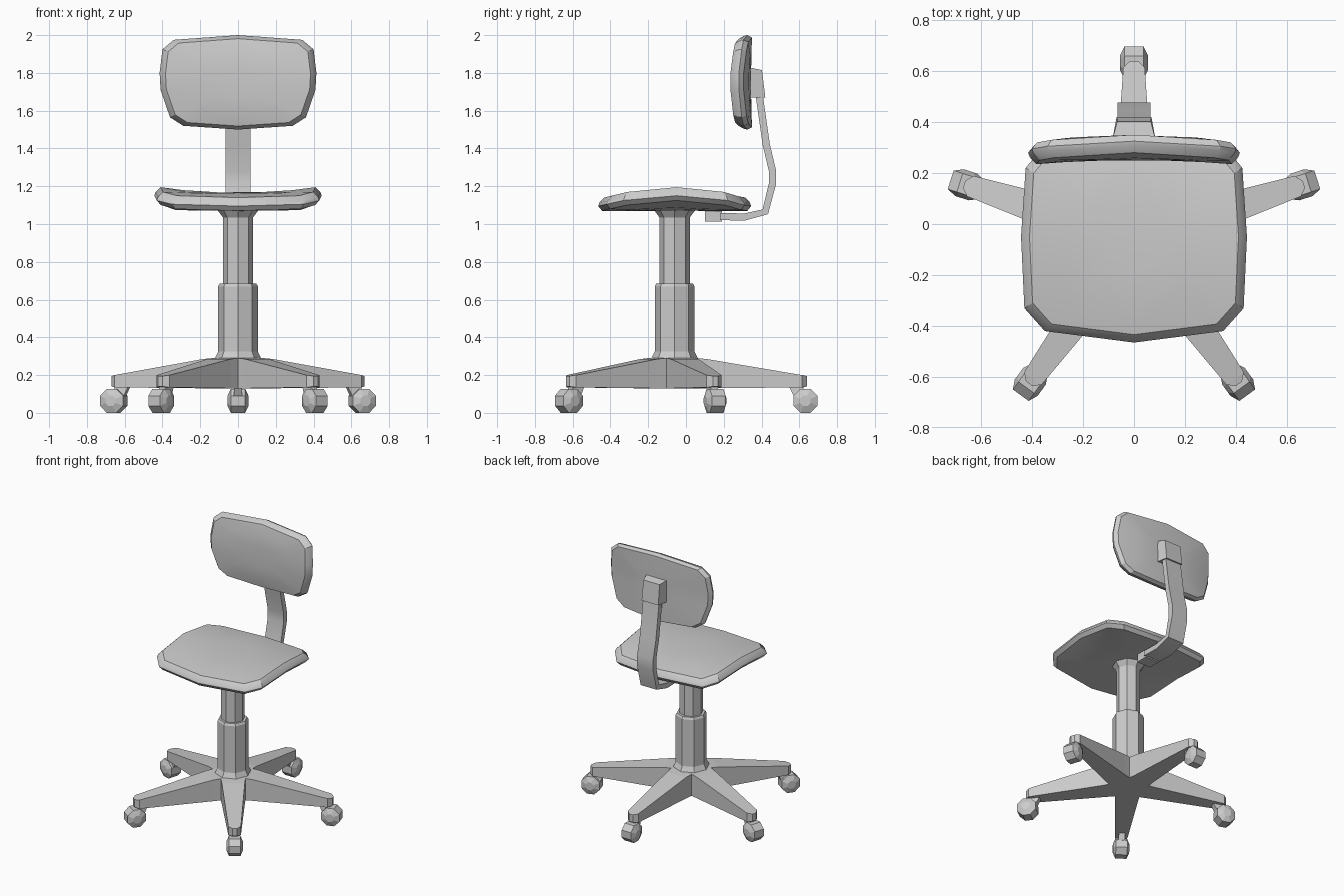
import bpy
import bmesh
import math
from mathutils import Matrix, Vector

cube = bpy.data.objects.get("Cube")
if cube:
    bpy.data.objects.remove(cube, do_unlink=True)

grey = bpy.data.materials.new("grey")
grey.use_nodes = True
COLOUR = (0.6, 0.6, 0.6, 1.0)
grey.diffuse_color = COLOUR
grey.node_tree.nodes["Principled BSDF"].inputs["Base Color"].default_value = COLOUR


def loft(name, rings, matrix=Matrix(), smooth=None):
    """Skin a list of equal-length point rings and cap both ends."""
    bm = bmesh.new()
    loops = [[bm.verts.new(matrix @ Vector(p)) for p in ring] for ring in rings]
    n = len(loops[0])
    for a, b in zip(loops, loops[1:]):
        for i in range(n):
            j = (i + 1) % n
            bm.faces.new((a[i], a[j], b[j], b[i]))
    bm.faces.new(loops[0][::-1])
    bm.faces.new(loops[-1])
    bmesh.ops.recalc_face_normals(bm, faces=bm.faces)
    mesh = bpy.data.meshes.new(name)
    bm.to_mesh(mesh)
    bm.free()
    mesh.materials.append(grey)
    obj = bpy.data.objects.new(name, mesh)
    bpy.context.collection.objects.link(obj)
    if smooth:
        bpy.ops.object.select_all(action="DESELECT")
        obj.select_set(True)
        bpy.context.view_layer.objects.active = obj
        bpy.ops.object.shade_smooth_by_angle(angle=math.radians(smooth))
    return obj


def circle(n, r, z, turn=0.0):
    return [(r * math.cos(turn + math.tau * i / n),
             r * math.sin(turn + math.tau * i / n), z) for i in range(n)]


def rect_z(x0, x1, y0, y1, z):
    return [(x0, y0, z), (x1, y0, z), (x1, y1, z), (x0, y1, z)]


def rect_x(x, hw, z0, z1):
    return [(x, -hw, z0), (x, hw, z0), (x, hw, z1), (x, -hw, z1)]


def cushion(name, half, centre, under, over, matrix=Matrix()):
    """Saddle-shaped pad. half: (u, v, rim height) points on the +u side,
    from one end of the centre line to the other."""
    outline = half + [(-u, v, w) for u, v, w in half[-2:0:-1]]

    def ring(scale, lift, flat=None, mix=0.0):
        return [(u * scale, centre + (v - centre) * scale,
                 (w + lift) * (1 - mix) + (flat or 0) * mix) for u, v, w in outline]

    rings = [ring(0.3, -0.025, under, 0.95), ring(0.65, -0.025, under, 0.7),
             ring(0.95, -0.025), ring(1.0, 0.0), ring(0.985, 0.018),
             ring(0.925, 0.045), ring(0.65, 0.05, over, 0.65), ring(0.3, 0.05, over, 0.95)]
    return loft(name, rings, matrix, smooth=28)


base = Matrix.Translation((0, -0.06, 0))

# Gas-lift column
profile = [(0.125, 0.285), (0.105, 0.325), (0.105, 0.67), (0.097, 0.685),
           (0.08, 0.685), (0.08, 1.035), (0.11, 1.075)]
loft("column", [circle(8, r, z) for r, z in profile], base)

# Five-legged base with casters
VALLEY = 0.14
loft("base_hub", [circle(5, VALLEY, z, math.radians(-90)) for z in (0.13, 0.29)], base)
for k in range(5):
    m = base @ Matrix.Rotation(math.radians(90 + 72 * k), 4, "Z")
    s = math.radians(36)
    loft(f"leg_{k + 1}", [
        rect_x(VALLEY * math.cos(s), VALLEY * math.sin(s), 0.13, 0.29),
        rect_x(0.17, 0.077, 0.13, 0.285),
        rect_x(0.675, 0.042, 0.135, 0.2),
        rect_x(0.70, 0.015, 0.14, 0.195)], m)
    loft(f"caster_stem_{k + 1}", [
        rect_z(0.64, 0.69, -0.025, 0.025, 0.07),
        rect_z(0.60, 0.68, -0.018, 0.018, 0.15)], m)
    wheel = m @ Matrix.Translation((0.692, 0, 0.064)) @ Matrix.Rotation(math.radians(90), 4, "X")
    loft(f"caster_{k + 1}", [circle(8, r, w, math.radians(22.5)) for r, w in
         ((0.03, -0.055), (0.069, -0.038), (0.069, 0.038), (0.03, 0.055))], wheel)

# Seat pad
cushion("seat", [(0, -0.465, 1.095), (0.35, -0.42, 1.105), (0.43, -0.33, 1.125),
                 (0.443, -0.05, 1.15), (0.425, 0.22, 1.125), (0.35, 0.31, 1.10),
                 (0, 0.345, 1.095)], -0.05, 1.07, 1.168)

# Backrest pad, its height axis upright and its face towards the front
upright = Matrix(((1, 0, 0, 0), (0, 0, -1, 0), (0, 1, 0, 0), (0, 0, 0, 1)))
cushion("backrest", [(0, 2.0, -0.325), (0.34, 1.975, -0.305), (0.40, 1.925, -0.295),
                     (0.415, 1.80, -0.28), (0.41, 1.71, -0.28), (0.36, 1.565, -0.295),
                     (0.29, 1.52, -0.305), (0, 1.5, -0.325)], 1.75, -0.345, -0.25, upright)

# Bent support bar, swept as a flat strip
path = [Vector(p) for p in ((0.18, 1.04), (0.31, 1.037), (0.42, 1.065), (0.457, 1.21),
                            (0.457, 1.285), (0.425, 1.42), (0.385, 1.70))]
rings = []
for i, p in enumerate(path):
    t = (path[min(i + 1, len(path) - 1)] - path[max(i - 1, 0)]).normalized()
    off = Vector((-t.y, t.x)) * 0.019
    a, b = p + off, p - off
    rings.append([(-0.065, *a), (0.065, *a), (0.065, *b), (-0.065, *b)])
loft("support_bar", rings, smooth=20)

# Bar clamp under the seat and bracket behind the backrest
loft("bar_clamp", [rect_z(-0.055, 0.055, 0.10, 0.19, z) for z in (1.012, 1.07)])
loft("backrest_bracket", [
    [(-0.085, 0.33, 1.67), (0.085, 0.33, 1.67), (0.085, 0.33, 1.83), (-0.085, 0.33, 1.83)],
    [(-0.068, 0.42, 1.67), (0.068, 0.42, 1.67), (0.066, 0.402, 1.815), (-0.066, 0.402, 1.815)]])
